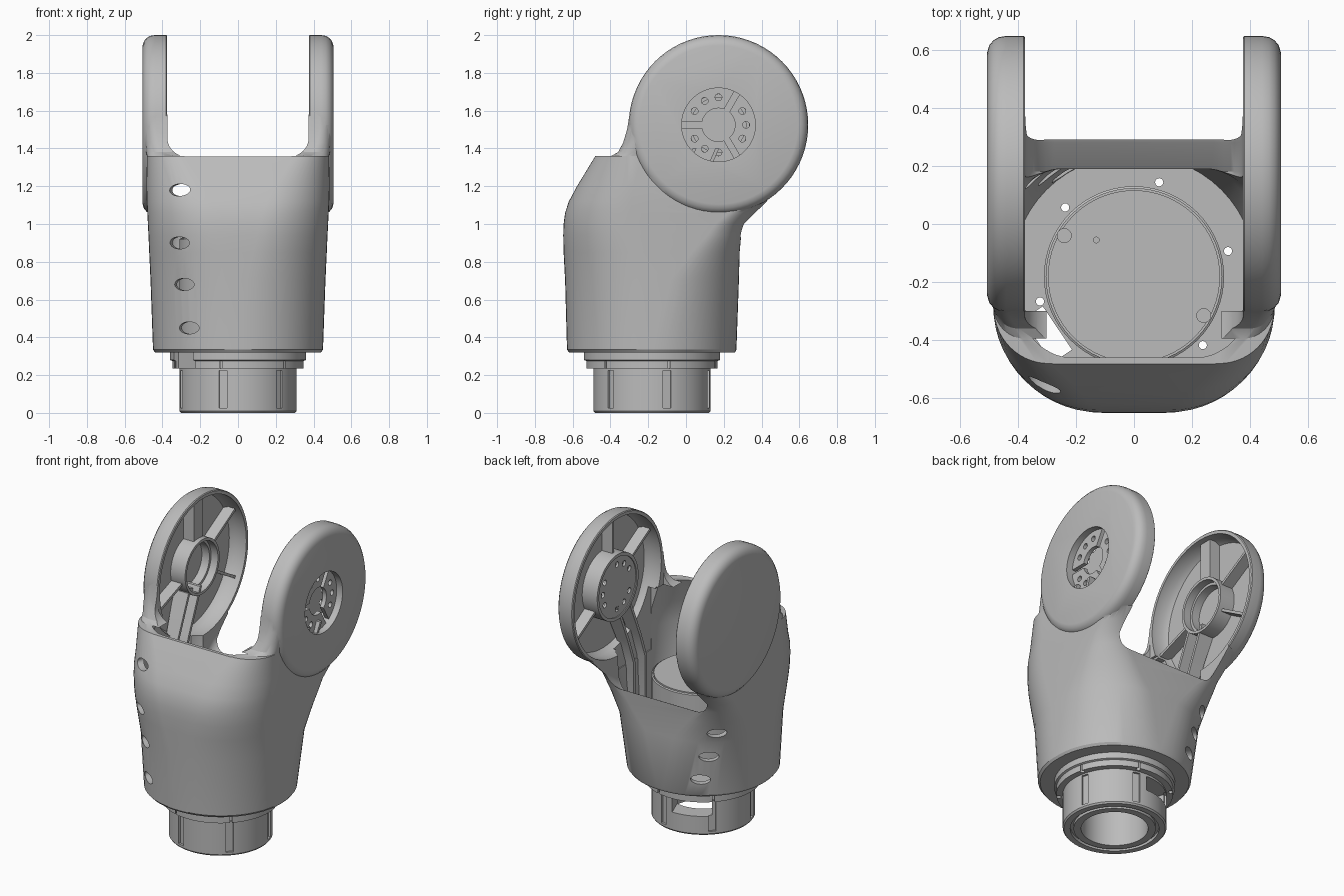
import bpy, bmesh, math
from mathutils import Vector

if "Cube" in bpy.data.objects:
    bpy.data.objects.remove(bpy.data.objects["Cube"], do_unlink=True)

grey = bpy.data.materials.new("satin_grey")
grey.use_nodes = True
grey.diffuse_color = (0.5, 0.5, 0.5, 1)
grey.node_tree.nodes["Principled BSDF"].inputs["Base Color"].default_value = (0.5, 0.5, 0.5, 1)

AXIS_Y = -0.18                   # centre line of the round base
PIVOT_Y, PIVOT_Z = 0.172, 1.525  # centre of the fork discs
TAU = math.tau


def loft(name, rings, closed=False):
    """Bridge equal point loops; cap the ends unless the loft is closed."""
    bm = bmesh.new()
    loops = [[bm.verts.new(p) for p in ring] for ring in rings]
    n = len(loops[0])
    pairs = list(zip(loops, loops[1:])) + ([(loops[-1], loops[0])] if closed else [])
    for a, b in pairs:
        for i in range(n):
            j = (i + 1) % n
            bm.faces.new((a[i], a[j], b[j], b[i]))
    if not closed:
        bm.faces.new(loops[0])
        bm.faces.new(loops[-1])
    bmesh.ops.recalc_face_normals(bm, faces=bm.faces)
    mesh = bpy.data.meshes.new(name)
    bm.to_mesh(mesh)
    bm.free()
    ob = bpy.data.objects.new(name, mesh)
    bpy.context.collection.objects.link(ob)
    mesh.materials.append(grey)
    return ob


def lathe_z(name, profile, x=0, y=AXIS_Y, closed=False, n=64):
    return loft(name, [[(x + r * math.cos(TAU * i / n), y + r * math.sin(TAU * i / n), z)
                        for i in range(n)] for r, z in profile], closed)


def lathe_x(name, profile, y=PIVOT_Y, z=PIVOT_Z, closed=False, n=72):
    return loft(name, [[(x, y + r * math.cos(TAU * i / n), z + r * math.sin(TAU * i / n))
                        for i in range(n)] for r, x in profile], closed)


def box(name, lo, hi):
    (a, b, c), (d, e, f) = lo, hi
    return loft(name, [[(a, b, z), (d, b, z), (d, e, z), (a, e, z)] for z in (c, f)])


def rounded(z, hx, front, back, rf, rb, steps=14):
    """Rounded rectangle with separate front and back corner radii."""
    corners = [(hx - rb, back - rb, rb, 0), (rb - hx, back - rb, rb, 1),
               (rf - hx, front + rf, rf, 2), (hx - rf, front + rf, rf, 3)]
    return [(cx + r * math.cos((q + i / steps) * TAU / 4),
             cy + r * math.sin((q + i / steps) * TAU / 4), z)
            for cx, cy, r, q in corners for i in range(steps + 1)]


def u_shape(y, bottom, hx=0.3745, r=0.1, top=2.2, steps=10):
    """Upright U outline with rounded lower corners."""
    side = [(hx - r + r * math.sin(i / steps * TAU / 4),
             bottom + r - r * math.cos(i / steps * TAU / 4)) for i in range(steps + 1)]
    outline = side + [(hx, top), (-hx, top)] + [(-x, z) for x, z in reversed(side)]
    return [(x, y, z) for x, z in outline]


def combine(target, tool, op="DIFFERENCE", keep=False):
    mod = target.modifiers.new("combine", "BOOLEAN")
    mod.operation, mod.solver, mod.object = op, "EXACT", tool
    bpy.context.view_layer.objects.active = target
    bpy.ops.object.modifier_apply(modifier=mod.name)
    if not keep:
        bpy.data.objects.remove(tool, do_unlink=True)


def spin(ob, angle, axis):
    """Turn mesh points about the base axis (Z) or the disc pivot (X)."""
    pivot = Vector((0, AXIS_Y, 0)) if axis == "Z" else Vector((0, PIVOT_Y, PIVOT_Z))
    c, s = math.cos(angle), math.sin(angle)
    for v in ob.data.vertices:
        x, y, z = v.co - pivot
        v.co = pivot + (Vector((c * x - s * y, s * x + c * y, z)) if axis == "Z"
                        else Vector((x, c * y - s * z, s * y + c * z)))
    return ob


# Fork body: round at the base, leaning back and squaring off into the arm necks
fork = loft("fork_body", [rounded(*s) for s in (
    (0.32, 0.44, -0.62, 0.26, 0.43, 0.43), (0.335, 0.45, -0.63, 0.267, 0.43, 0.43),
    (0.7, 0.463, -0.64, 0.28, 0.42, 0.36), (0.85, 0.47, -0.648, 0.284, 0.39, 0.25),
    (0.94, 0.474, -0.65, 0.292, 0.37, 0.18), (1.0, 0.477, -0.648, 0.315, 0.36, 0.16),
    (1.06, 0.48, -0.64, 0.37, 0.35, 0.14), (1.12, 0.483, -0.62, 0.43, 0.33, 0.12),
    (1.2, 0.485, -0.577, 0.45, 0.3, 0.12), (1.36, 0.482, -0.48, 0.4, 0.19, 0.1),
    (1.361, 0.482, -0.395, 0.4, 0.11, 0.1), (1.38, 0.486, -0.36, 0.4, 0.09, 0.1),
    (1.43, 0.49, -0.333, 0.4, 0.07, 0.1), (1.5, 0.492, -0.312, 0.4, 0.06, 0.1),
    (1.58, 0.492, -0.299, 0.4, 0.06, 0.1))])

# Arms: discs with a rounded outer edge
for s in (1, -1):
    combine(fork, lathe_x("disc", [(r, s * x) for r, x in (
        (0.47, 0.375), (0.475, 0.38), (0.475, 0.44), (0.471, 0.465), (0.46, 0.484),
        (0.443, 0.498), (0.42, 0.505))]), "UNION")

# Thin-walled interior, then the gap between the arms with its sloping back lip
combine(fork, loft("cavity", [rounded(*s) for s in (
    (0.4, 0.418, -0.597, 0.235, 0.4, 0.4), (0.72, 0.43, -0.607, 0.245, 0.39, 0.32),
    (0.83, 0.436, -0.613, 0.19, 0.37, 0.2), (0.95, 0.44, -0.615, 0.19, 0.345, 0.14),
    (1.06, 0.445, -0.605, 0.19, 0.33, 0.14), (1.12, 0.445, -0.585, 0.19, 0.31, 0.14),
    (1.2, 0.44, -0.545, 0.19, 0.28, 0.14), (1.362, 0.39, -0.458, 0.19, 0.18, 0.14))]))
combine(fork, loft("gap", [u_shape(y, z) for y, z in (
    (-0.7, 1.358), (-0.3, 1.358), (-0.29, 0.84), (0.18, 0.84), (0.28, 0.92), (1, 1.3))]))
for s in (1, -1):
    combine(fork, lathe_x("pocket", [(0.45, s * 0.3), (0.45, s * 0.45), (0.43, s * 0.485)]))
    combine(fork, box("neck_opening", (min(s * 0.3, s * 0.445), -0.27, 0.93),
                      (max(s * 0.3, s * 0.445), 0.12, 1.35)))


# Oval access holes down the right-hand side
def oval_hole(point, direction):
    bpy.ops.mesh.primitive_cylinder_add(vertices=32, radius=1, depth=0.26, location=point)
    ob = bpy.context.object
    ob.rotation_mode = "QUATERNION"
    ob.rotation_quaternion = Vector(direction).to_track_quat("Z", "Y")
    ob.scale = (0.06, 0.032, 1)
    ob.data.materials.append(grey)
    bpy.context.view_layer.update()
    combine(fork, ob)


for x, y, z in ((-0.31, -0.56, 1.18), (-0.31, -0.58, 0.9), (-0.285, -0.56, 0.68), (-0.255, -0.55, 0.45)):
    oval_hole((x, y, z), (-0.3, -0.95, 0))
for degrees, z in ((134, 0.77), (129, 0.6), (123, 0.44)):
    a = math.radians(degrees)
    d = Vector((math.cos(a), math.sin(a), 0))
    oval_hole(Vector((0, AXIS_Y, z)) + d * 0.48, d)

# Base collar: stepped ring with bore, face groove and vertical slots
collar = lathe_z("base_collar", [
    (0.2, 0), (0.245, 0), (0.245, 0.02), (0.265, 0.02), (0.265, 0), (0.302, 0), (0.31, 0.01),
    (0.31, 0.235), (0.348, 0.235), (0.348, 0.275), (0.36, 0.28), (0.36, 0.33), (0.2, 0.33)],
    closed=True)
for k in range(6):
    a = math.radians(15 + 60 * k)
    combine(collar, spin(box("slot", (0.296, AXIS_Y - 0.022, 0.025),
                             (0.33, AXIS_Y + 0.022, 0.225)), a, "Z"))
    drill = lathe_z("drill", [(0.014, 0.2), (0.014, 0.45)],
                    0.335 * math.cos(a), AXIS_Y + 0.335 * math.sin(a), n=16)
    combine(collar, drill, keep=True)
    combine(fork, drill)
combine(collar, spin(box("window", (0.15, AXIS_Y - 0.12, 0.125),
                         (0.36, AXIS_Y + 0.12, 0.22)), math.radians(111), "Z"))
cable = spin(box("cable_slot", (0.318, AXIS_Y - 0.09, 0.2),
                 (0.4, AXIS_Y + 0.09, 0.45)), math.radians(214), "Z")
combine(collar, cable, keep=True)
combine(fork, cable)

# Motor housing inside the shell
motor = lathe_z("motor_housing", [(0.3, 0.3), (0.3, 0.41), (0.31, 0.41), (0.31, 0.92), (0.302, 0.925),
                                  (0.302, 0.915), (0.296, 0.915), (0.296, 0.93)])
for x, y, r in ((-0.24, -0.04, 0.024), (0.24, -0.315, 0.024), (-0.13, -0.055, 0.01)):
    combine(motor, lathe_z("screw_hole", [(r, 0.89), (r, 1)], x, y, n=20))

# Left hub: recess through the outer skin, slotted outer plate, drilled inner plate
combine(fork, lathe_x("hub_recess", [(0.195, 0.45), (0.195, 0.6)]))
hub_wall = lathe_x("hub_wall", [(0.195, 0.376), (0.215, 0.376), (0.215, 0.49), (0.195, 0.49)], closed=True)
outer_plate = lathe_x("hub_outer_plate", [(0.196, 0.435), (0.196, 0.462)])
inner_plate = lathe_x("hub_inner_plate", [(0.196, 0.382), (0.196, 0.398)])
combine(outer_plate, lathe_x("centre", [(0.088, 0.4), (0.088, 0.5)]))
for degrees in (60, 180, 300):
    combine(outer_plate, spin(box("slit", (0.4, PIVOT_Y + 0.05, PIVOT_Z - 0.016),
                                  (0.5, PIVOT_Y + 0.22, PIVOT_Z + 0.016)), math.radians(degrees), "X"))
    for offset in (-30, 0, 30):
        a = math.radians(degrees + 60 + offset)
        y, z = PIVOT_Y + 0.146 * math.cos(a), PIVOT_Z + 0.146 * math.sin(a)
        for plate in (outer_plate, inner_plate):
            combine(plate, lathe_x("bolt_hole", [(0.018, 0.3), (0.018, 0.6)], y, z, n=16))

# Right hub: open bearing ring with an inner step
bearing = lathe_x("right_bearing_ring", [(0.145, -0.49), (0.145, -0.43), (0.162, -0.43), (0.162, -0.38),
                                         (0.18, -0.38), (0.18, -0.49)], closed=True)

# Stiffening ribs in both arm pockets
parts = [fork, collar, motor, hub_wall, outer_plate, inner_plate, bearing]
for side, s, hub, angles in (("left", 1, 0.21, (-30, 90, 150)),
                             ("right", -1, 0.172, (-30, 30, 90, 200))):
    x0, x1 = sorted((s * 0.41, s * 0.49))
    for k, degrees in enumerate(angles):
        w = 0.045 if side == "right" and degrees == 90 else 0.009
        parts.append(spin(box(f"{side}_rib_{k + 1}", (x0, PIVOT_Y + hub, PIVOT_Z - w),
                              (x1, PIVOT_Y + 0.445, PIVOT_Z + w)), math.radians(degrees), "X"))
    # Paired ribs running from the hub down into the body
    for k, y in enumerate((-0.075, 0.045)):
        path = [(y + 0.12, 1.4), (y, 1.12), (y - 0.06, 0.95), (y - 0.06, 0.45)]
        outer = (0.49, 0.47, 0.45, 0.425)
        parts.append(loft(f"{side}_neck_rib_{k + 1}", [
            [(s * 0.385, py - 0.01, z), (s * o, py - 0.01, z),
             (s * o, py + 0.01, z), (s * 0.385, py + 0.01, z)]
            for (py, z), o in zip(path, outer)]))

# Smooth curved surfaces, keep machined edges sharp
bpy.ops.object.select_all(action="DESELECT")
for ob in parts:
    ob.select_set(True)
bpy.context.view_layer.objects.active = fork
bpy.ops.object.shade_smooth_by_angle(angle=math.radians(30))
